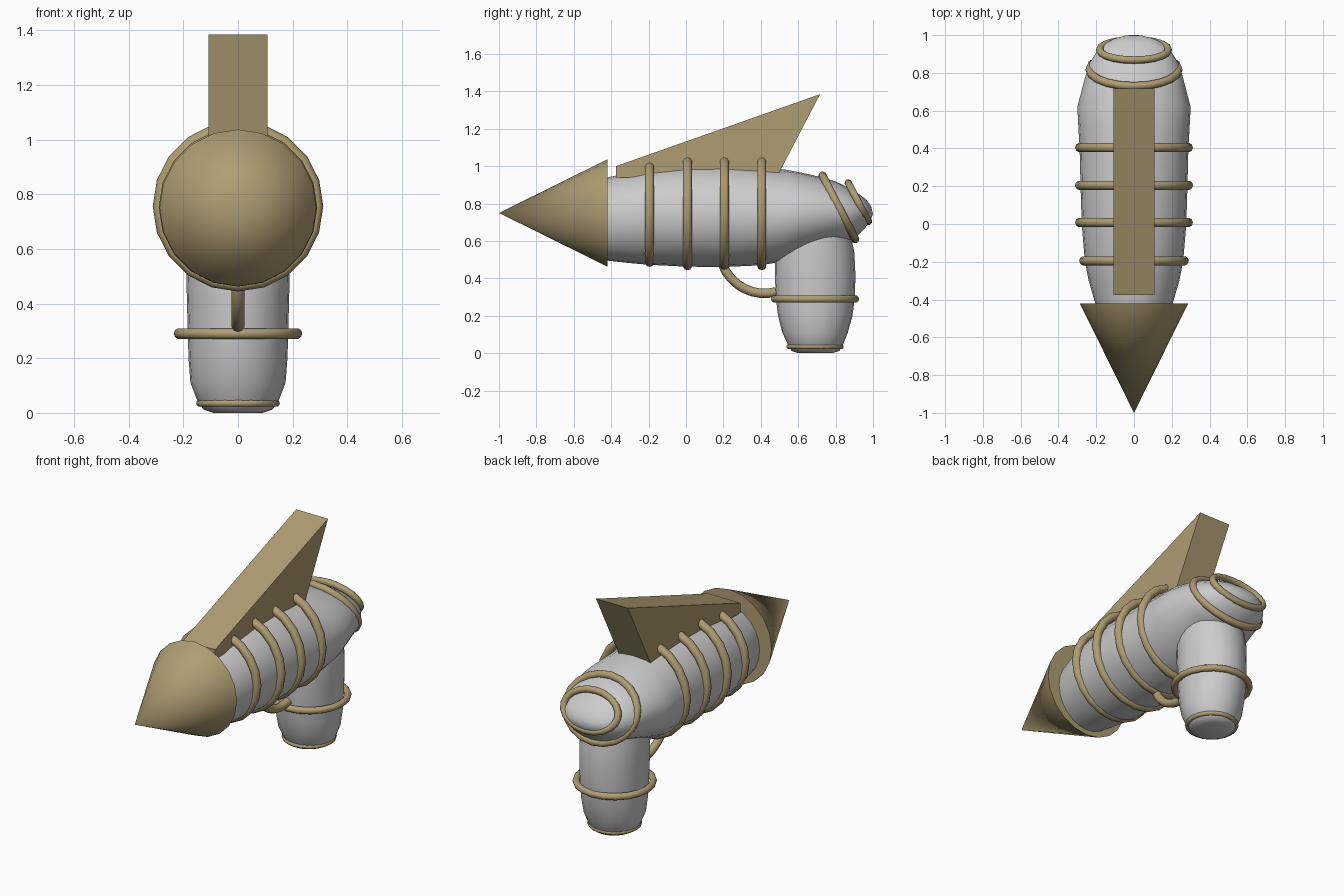
import bpy, bmesh
from math import sin, cos, pi, radians
from mathutils import Vector, Matrix

if "Cube" in bpy.data.objects:
    bpy.data.objects.remove(bpy.data.objects["Cube"])

brass = bpy.data.materials.new("brass")
brass.diffuse_color = (0.43, 0.34, 0.17, 1)
brass.use_nodes = True
brass.node_tree.nodes["Principled BSDF"].inputs["Base Color"].default_value = brass.diffuse_color
SIDES = 20


def finish(bm, name, mat=None, angle=40):
    bmesh.ops.recalc_face_normals(bm, faces=bm.faces)
    me = bpy.data.meshes.new(name)
    bm.to_mesh(me)
    bm.free()
    ob = bpy.data.objects.new(name, me)
    bpy.context.collection.objects.link(ob)
    if mat:
        me.materials.append(mat)
    if angle:
        bpy.ops.object.select_all(action='DESELECT')
        ob.select_set(True)
        bpy.context.view_layer.objects.active = ob
        bpy.ops.object.shade_smooth_by_angle(angle=radians(angle))
    return ob


def skin(bm, loops, closed=False):
    """Bridge equal-sized vertex loops, capping the ends unless closed."""
    n = len(loops[0])
    pairs = list(zip(loops, loops[1:]))
    if closed:
        pairs.append((loops[-1], loops[0]))
    for a, b in pairs:
        for i in range(n):
            j = (i + 1) % n
            bm.faces.new((a[i], a[j], b[j], b[i]))
    if not closed:
        bm.faces.new(loops[0])
        bm.faces.new(loops[-1])


def loft(name, stations, sides=24):
    """Each station: (y, z) of one side, (y, z) of the other, half width in x."""
    bm = bmesh.new()
    loops = []
    for y1, z1, y2, z2, w in stations:
        c = Vector((0, (y1 + y2) / 2, (z1 + z2) / 2))
        up = Vector((0, (y1 - y2) / 2, (z1 - z2) / 2))
        loops.append([bm.verts.new(c + Vector((w * cos(a), 0, 0)) + up * sin(a))
                      for a in (2 * pi * i / sides for i in range(sides))])
    skin(bm, loops)
    return finish(bm, name, angle=50)


def ring(name, p1, p2, half_x, r):
    """Elliptical hoop whose tube centre passes through p1 and p2 (y, z)."""
    a, b = Vector((0, *p1)), Vector((0, *p2))
    c, up = (a + b) / 2, (a - b) / 2
    axis = up.normalized().cross(Vector((1, 0, 0)))
    bm = bmesh.new()
    loops = []
    for i in range(SIDES):
        t = 2 * pi * i / SIDES
        d = Vector((cos(t), 0, 0)) + up.normalized() * sin(t)
        p = c + Vector((half_x * cos(t), 0, 0)) + up * sin(t)
        loops.append([bm.verts.new(p + r * (d * cos(s) + axis * sin(s)))
                      for s in (2 * pi * k / 10 for k in range(10))])
    skin(bm, loops, closed=True)
    return finish(bm, name, brass, 60)


# barrel body with drooping rounded tail
loft("body", [
    (-.42, .94, -.42, .495, .205), (-.3, .965, -.3, .482, .24),
    (-.2, .985, -.2, .473, .26), (0, 1.005, 0, .463, .277),
    (.2, 1.008, .2, .461, .283), (.4, .995, .4, .47, .288),
    (.53, .982, .51, .49, .295), (.62, .965, .62, .53, .30),
    (.73, .94, .80, .588, .262), (.80, .918, .89, .605, .24),
    (.87, .885, .945, .655, .20), (.92, .855, .975, .69, .165),
    (.965, .82, .99, .72, .11), (.99, .785, 1.0, .745, .05)])

# grip
loft("grip", [
    (.60, 0, .78, 0, .09), (.565, .012, .82, .012, .125),
    (.55, .035, .835, .035, .145), (.515, .11, .865, .11, .174),
    (.492, .2, .89, .2, .181), (.48, .3, .903, .3, .184),
    (.475, .42, .906, .42, .187), (.475, .54, .90, .54, .19),
    (.50, .68, .87, .68, .18)])

# nose cone
bm = bmesh.new()
bmesh.ops.create_cone(bm, cap_ends=True, segments=SIDES, radius1=.287, radius2=0, depth=.58,
                      matrix=Matrix.Translation((0, -.71, .75)) @ Matrix.Rotation(pi / 2, 4, 'X'))
finish(bm, "nose_cone", brass)

# barrel hoops
for i, (y, R, z) in enumerate([(-.195, .265, .752), (.008, .287, .756),
                               (.205, .287, .756), (.405, .287, .756)]):
    ring(f"barrel_ring_{i + 1}", (y, z + R), (y, z - R), R, .025)

# tilted tail hoops
ring("tail_ring_large", (.73, .95), (.905, .61), .235, .022)
ring("tail_ring_small", (.868, .91), (.975, .705), .182, .02)

# grip hoops
ring("grip_ring", (.475, .29), (.905, .29), .215, .02)
ring("grip_base_ring", (.55, .035), (.83, .035), .14, .013)

# top fin: side profile extruded across x
bm = bmesh.new()
prof = [(-.375, .94), (-.375, 1.0), (.717, 1.385), (.49, .95)]
left, right = ([bm.verts.new((x, y, z)) for y, z in prof] for x in (-.108, .108))
skin(bm, [left, right])
finish(bm, "fin", brass, 0)

# trigger guard: bent tube
bm = bmesh.new()
loops = []
for i in range(11):
    t = radians(180 + 105 * i / 10)
    d = Vector((0, cos(t), sin(t)))
    p = Vector((0, .42, .56)) + d * .24
    loops.append([bm.verts.new(p + .025 * (d * cos(s) + Vector((sin(s), 0, 0))))
                  for s in (2 * pi * k / 10 for k in range(10))])
skin(bm, loops)
finish(bm, "trigger_guard", brass, 60)
